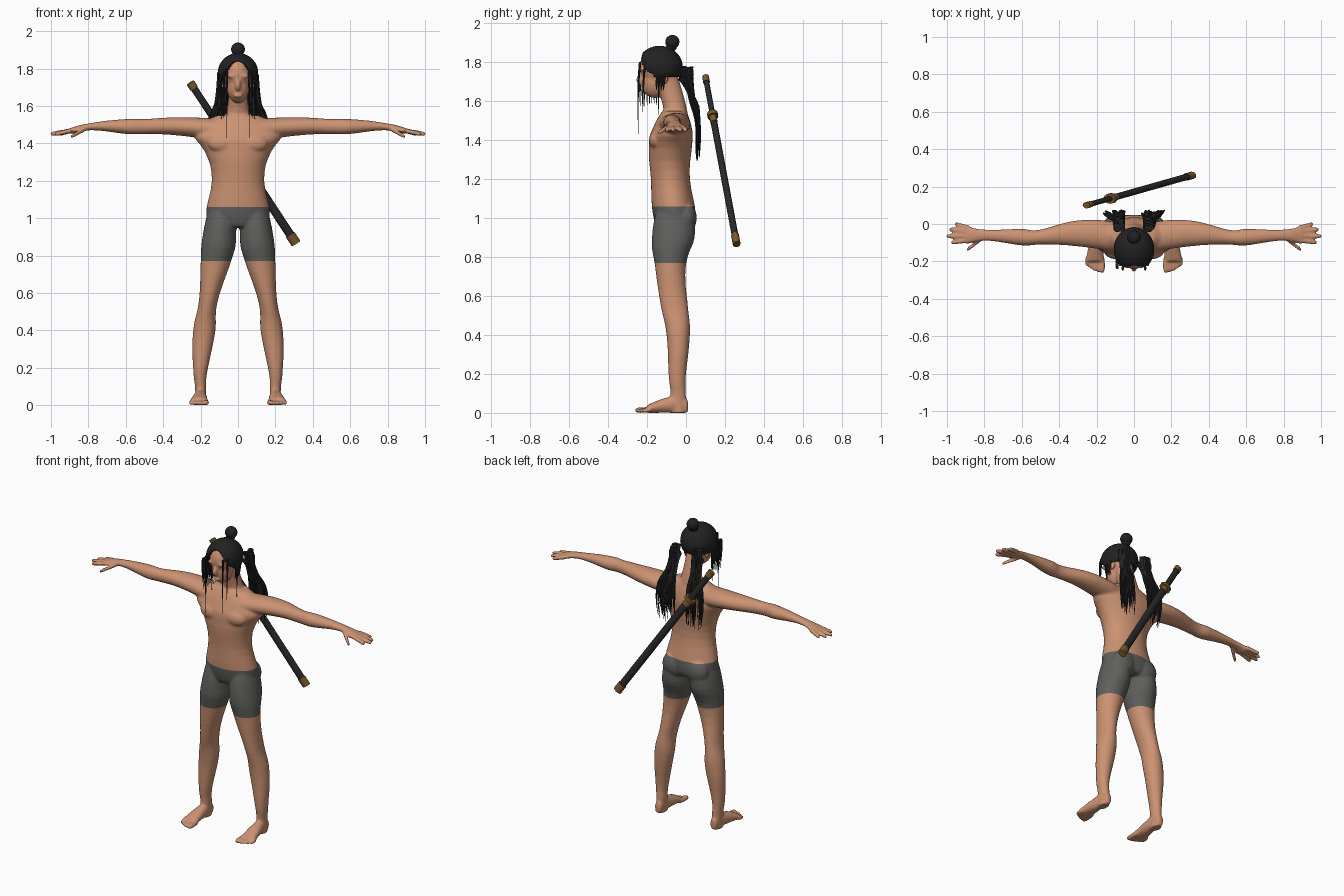
import bpy, bmesh, math, random
from mathutils import Vector, Matrix

random.seed(4)
if "Cube" in bpy.data.objects:
    bpy.data.objects.remove(bpy.data.objects["Cube"])


def material(name, red, green, blue):
    made = bpy.data.materials.new(name)
    made.use_nodes = True
    colour = (red, green, blue, 1)
    made.diffuse_color = colour
    made.node_tree.nodes["Principled BSDF"].inputs["Base Color"].default_value = colour
    return made


SKIN = material("skin", .6, .29, .17)
CLOTH = material("grey cloth", .115, .115, .11)
HAIR = material("black hair", .016, .016, .016)
LACQUER = material("black lacquer", .022, .022, .022)
BRASS = material("dark brass", .19, .1, .025)


def make_object(name, bm, *materials):
    bmesh.ops.recalc_face_normals(bm, faces=bm.faces)
    mesh = bpy.data.meshes.new(name)
    bm.to_mesh(mesh)
    bm.free()
    for made in materials:
        mesh.materials.append(made)
    obj = bpy.data.objects.new(name, mesh)
    bpy.context.collection.objects.link(obj)
    return obj


def smooth(obj, degrees=60):
    bpy.ops.object.select_all(action="DESELECT")
    bpy.context.view_layer.objects.active = obj
    obj.select_set(True)
    bpy.ops.object.shade_smooth_by_angle(angle=math.radians(degrees))


def flowing(rows, steps):
    """Yield sections that pass smoothly through the given rows."""
    rows = [Vector(row) for row in rows]
    padded = [rows[0], *rows, rows[-1]]
    for before, start, end, after in zip(padded, padded[1:], padded[2:], padded[3:]):
        for step in range(steps):
            t = step / steps
            leaving = start + (end - before) * (t / 2)
            arriving = end - (after - start) * ((1 - t) / 2)
            yield leaving.lerp(arriving, t * t * (3 - 2 * t))
    yield rows[-1]


def loft(bm, axis, rows, sides=24, steps=4, side=1):
    """Skin elliptical sections: place on axis, two centres, two radii."""
    rings = []
    for place, centre_a, centre_b, radius_a, radius_b in flowing(rows, steps):
        ring = []
        for index in range(sides):
            angle = math.tau * index / sides
            a = centre_a + radius_a * math.cos(angle)
            b = centre_b + radius_b * math.sin(angle)
            x, y, z = {"x": (place, a, b), "y": (a, place, b), "z": (a, b, place)}[axis]
            ring.append(bm.verts.new((x * side, y, z)))
        rings.append(ring)
    for lower, upper in zip(rings, rings[1:]):
        for index in range(sides):
            bm.faces.new((lower[index - 1], lower[index], upper[index], upper[index - 1]))
    bm.faces.new(rings[0])
    bm.faces.new(rings[-1])


def ball(bm, centre, radii, segments=24):
    placed = Matrix.Translation(centre) @ Matrix.Diagonal((*radii, 1))
    bmesh.ops.create_uvsphere(bm, u_segments=segments, v_segments=segments, radius=1, matrix=placed)


def finger(bm, side, root, length, angle, drop, thickness=.013):
    """Rounded finger pointing outwards, fanned by angle."""
    root = Vector(root)
    reach = Vector((length * math.cos(angle), length * math.sin(angle), -drop))
    sections = [(*(root + reach * part), thickness * width, thickness * width)
                for part, width in ((0, 1), (.5, 1), (.9, .9), (1, .4))]
    loft(bm, "x", sections, sides=12, side=side)


body = bmesh.new()
# Torso and neck
loft(body, "z", [(.95, 0, -.06, .1, .08), (1.02, 0, -.06, .17, .11), (1.2, 0, -.08, .14, .1),
                 (1.36, 0, -.08, .18, .11), (1.46, 0, -.07, .23, .1), (1.55, 0, -.06, .11, .06)], sides=40)
loft(body, "z", [(1.5, 0, -.05, .1, .06), (1.58, 0, -.06, .06, .06), (1.72, 0, -.1, .05, .06)])
# Skull, jaw, nose and lips
ball(body, (0, -.14, 1.77), (.077, .1, .1))
ball(body, (0, -.16, 1.7), (.06, .07, .085))
ball(body, (0, -.235, 1.71), (.015, .02, .03))
ball(body, (0, -.22, 1.655), (.024, .014, .012))

for side in (-1, 1):
    # Chest, seat, brow and ear
    ball(body, (side * .08, -.15, 1.4), (.08, .04, .05))
    ball(body, (side * .08, 0, 1), (.08, .055, .08))
    ball(body, (side * .03, -.225, 1.76), (.03, .014, .01))
    ball(body, (side * .075, -.11, 1.715), (.012, .02, .03))
    # Leg
    loft(body, "z", [(1.04, .09, -.06, .07, .09), (.9, .1, -.065, .09, .11), (.76, .12, -.08, .08, .08),
                     (.55, .16, -.06, .05, .07), (.4, .18, -.04, .06, .06), (.2, .2, -.045, .04, .045),
                     (.1, .2, -.04, .03, .04), (0, .2, -.04, .03, .04)], side=side)
    # Foot and toes
    loft(body, "y", [(.01, .2, .03, .02, .03), (-.05, .2, .045, .03, .045), (-.2, .21, .02, .05, .02)], side=side)
    for toe in range(5):
        x = .17 + .02 * toe
        radius = .011 if toe else .014
        tip = -.258 + .002 * toe ** 2
        loft(body, "y", [(-.18, x, .016, radius, radius), (tip + .01, x, radius, radius, radius),
                         (tip, x, radius, radius / 2, radius / 2)], sides=12, side=side)
    # Arm and palm
    loft(body, "x", [(.1, -.07, 1.47, .08, .06), (.3, -.05, 1.49, .07, .05), (.5, -.07, 1.49, .04, .04),
                     (.6, -.07, 1.49, .045, .04), (.78, -.06, 1.49, .03, .02),
                     (.88, -.06, 1.47, .045, .017), (.9, -.06, 1.47, .04, .01)], side=side)
    # Fingers, then thumb
    for index, length in enumerate((.08, .11, .123, .1)):
        finger(body, side, (.88, -.02 - .022 * index, 1.47), length, .25 - .13 * index, drop=.02)
    finger(body, side, (.81, -.075, 1.48), .107, -.65, drop=.045)

# Fuse into one skin, relax it, then cut in the shorts
body_object = make_object("body", body, SKIN, CLOTH)
fuse = body_object.modifiers.new("fuse", "REMESH")
fuse.mode = "VOXEL"
fuse.voxel_size = .0065
skin = bmesh.new()
skin.from_object(body_object, bpy.context.evaluated_depsgraph_get())
body_object.modifiers.clear()
for repeat in range(4):
    bmesh.ops.smooth_vert(skin, verts=skin.verts, factor=.5, use_axis_x=True, use_axis_y=True, use_axis_z=True)
WAIST, HEM = 1.06, .77
for height in (WAIST, HEM):
    bmesh.ops.bisect_plane(skin, geom=skin.verts[:] + skin.edges[:] + skin.faces[:],
                           plane_co=(0, 0, height), plane_no=(0, 0, 1))
for face in skin.faces:
    face.material_index = int(HEM < face.calc_center_median().z < WAIST)
skin.to_mesh(body_object.data)
skin.free()
smooth(body_object, degrees=80)

# Hair cap with an arched opening for the face
cap = bmesh.new()
ball(cap, (0, -.135, 1.775), (.108, .118, .108), segments=64)


def uncovered(face):
    x, y, z = face.calc_center_median()
    return z < 1.725 or (y < -.17 and z < 1.848 - 12 * x * x)


bmesh.ops.delete(cap, geom=[face for face in cap.faces if uncovered(face)], context="FACES")
cap_object = make_object("hair_cap", cap, HAIR)
shell = cap_object.modifiers.new("thickness", "SOLIDIFY")
shell.thickness = .02
shell.offset = -1
smooth(cap_object)

# Top knot
bun = bmesh.new()
ball(bun, (0, -.07, 1.903), (.037, .036, .036))
ball(bun, (0, -.075, 1.875), (.027, .027, .02))
smooth(make_object("hair_bun", bun, HAIR))


def strand(bm, points, width, depth):
    """Tapering flat lock through points running downwards."""
    last = len(points) - 1
    rows = []
    for index, (x, y, z) in enumerate(points):
        taper = 1.1 - index / last
        rows.append((z, x, y, width * taper, depth * taper))
    loft(bm, "z", rows, sides=6)


vary = random.uniform
locks = bmesh.new()
for side in (-1, 1):
    # Long locks behind the shoulders
    for index in range(30):
        spread = index / 30
        shift = vary(-.012, .012)
        strand(locks, [(side * (.065 + .03 * spread), vary(-.035, .03), vary(1.71, 1.78)),
                       (side * (.06 + .055 * spread), .03 + shift, 1.62),
                       (side * (.05 + .11 * spread) + shift, .06 + shift, 1.5),
                       (side * (.05 + .1 * spread) + shift, .06 + shift, vary(1.29, 1.4))], .016, .011)
    # Thin strands framing the face
    for x, y, end in ((.06, -.245, 1.43), (.075, -.22, 1.52), (.09, -.14, 1.53)):
        strand(locks, [(side * x, y + .01, 1.8), (side * x, y, 1.65), (side * x, y, end)], .007, .007)
    # Locks beside the cheeks, fuller on the right
    count, front, end = (9, -.235, 1.57) if side < 0 else (4, -.15, 1.64)
    for index in range(count):
        y = front + .012 * index
        strand(locks, [(side * .09, y + .01, 1.77), (side * .09, y, 1.69),
                       (side * .08, y, end + vary(0, .02))], .008, .011)
smooth(make_object("hair_locks", locks, HAIR), degrees=40)

# Sheathed sword slung across the back
HILT = Vector((-.255, .1, 1.725))
TIP = Vector((.31, .26, .865))
along = (TIP - HILT).normalized()
across = Vector((0, 1, 0)).cross(along).normalized()
turn = Matrix((across, along.cross(across), along)).transposed().to_4x4()
for name, start, end, width, finish in (("sword_pommel", 0, .035, .023, BRASS),
                                        ("sword_grip", .03, .23, .019, LACQUER),
                                        ("sword_guard", .22, .24, .037, BRASS),
                                        ("scabbard_collar", .24, .275, .025, BRASS),
                                        ("scabbard", .27, .95, .023, LACQUER),
                                        ("scabbard_tip", .945, 1, .027, BRASS)):
    length = (TIP - HILT).length * (end - start)
    shape = Matrix.Diagonal((width, width * .75, length, 1))
    rod = bmesh.new()
    bmesh.ops.create_cone(rod, cap_ends=True, segments=12, radius1=1, radius2=1, depth=1,
                          matrix=Matrix.Translation(HILT.lerp(TIP, (start + end) / 2)) @ turn @ shape)
    smooth(make_object(name, rod, finish), degrees=40)
